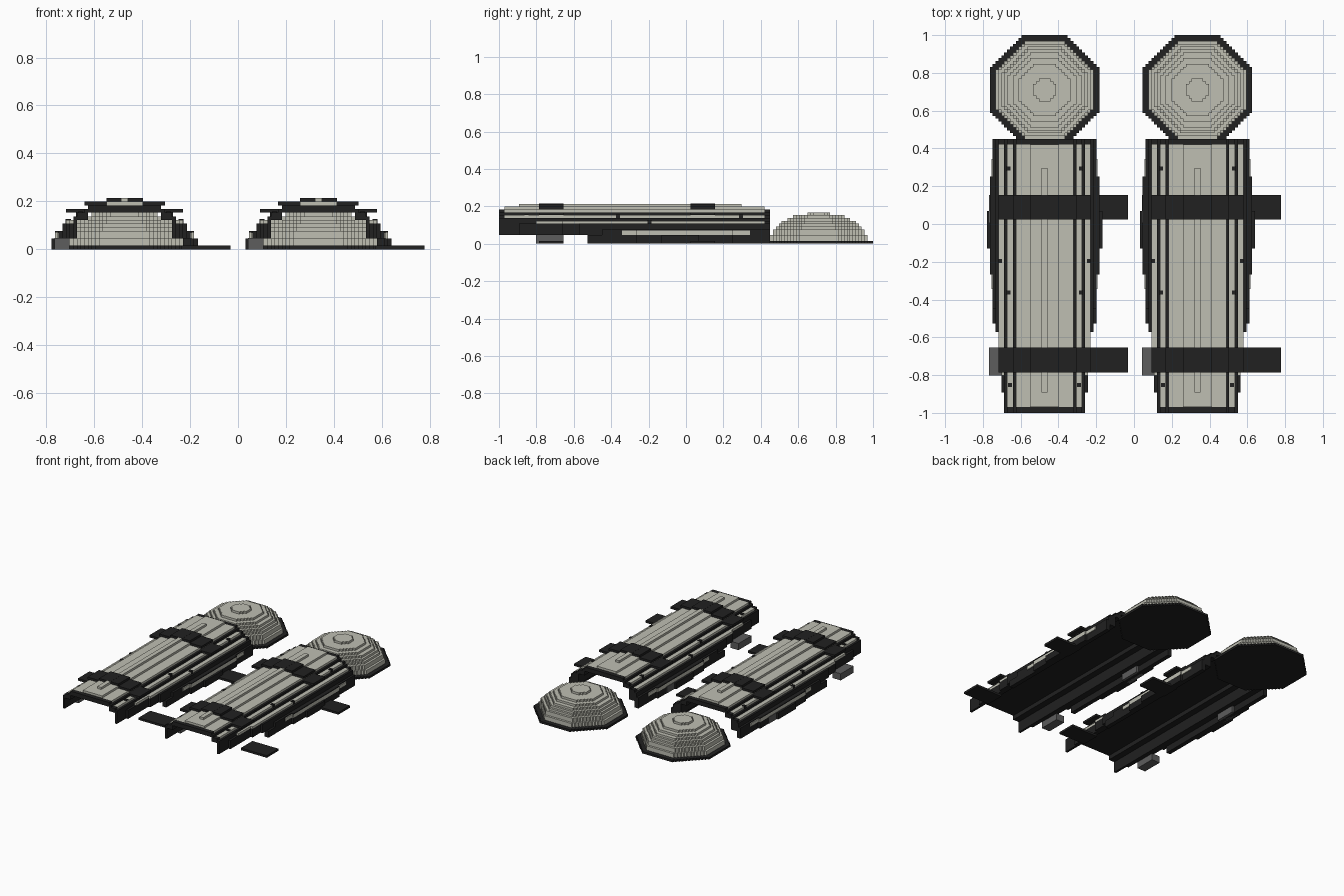
import bpy
import bmesh

UNIT = 2 / 131          # size of one block
HALF_LENGTH = 65.5      # blocks from the middle to the front edge

if "Cube" in bpy.data.objects:
    bpy.data.objects.remove(bpy.data.objects["Cube"], do_unlink=True)


def make_material(name, color):
    mat = bpy.data.materials.new(name)
    mat.use_nodes = True
    mat.diffuse_color = (*color, 1)
    mat.node_tree.nodes["Principled BSDF"].inputs["Base Color"].default_value = (*color, 1)
    return mat


shell_grey = make_material("warm light grey", (0.52, 0.52, 0.45))
black = make_material("soft black", (0.015, 0.015, 0.015))
buckle_grey = make_material("dark grey", (0.11, 0.11, 0.11))


def finish(bm, name, mat, centre):
    """Scale blocks to units and place the part at its guard's centre line."""
    for v in bm.verts:
        v.co.x += centre
        v.co.y -= HALF_LENGTH
        v.co *= UNIT
    bmesh.ops.recalc_face_normals(bm, faces=bm.faces)
    mesh = bpy.data.meshes.new(name)
    bm.to_mesh(mesh)
    bm.free()
    mesh.materials.append(mat)
    bpy.context.collection.objects.link(bpy.data.objects.new(name, mesh))


def add_box(bm, x0, x1, y0, y1, z0, z1):
    verts = bmesh.ops.create_cube(bm, size=1)["verts"]
    for v in verts:
        v.co.x = x1 if v.co.x > 0 else x0
        v.co.y = y1 if v.co.y > 0 else y0
        v.co.z = z1 if v.co.z > 0 else z0


def boxes(name, mat, centre, items, mirror=True):
    """Boxes as x, y and z ranges; mirrored ones form a symmetrical arch."""
    bm = bmesh.new()
    for x0, x1, *rest in items:
        if mirror and x0 == 0:
            add_box(bm, -x1, x1, *rest)
        else:
            add_box(bm, x0, x1, *rest)
            if mirror:
                add_box(bm, -x1, -x0, *rest)
    finish(bm, name, mat, centre)


def stepped_octagons(name, mat, centre, middle_y, layers):
    """Stack of octagons with stair-stepped diagonals: (radius, z0, z1)."""
    bm = bmesh.new()
    for r, z0, z1 in layers:
        n = round(r * 0.414)
        quarter = [(r, n)]
        for i in range(r - n):
            quarter += [(r - i - 1, n + i), (r - i - 1, n + i + 1)]
        outline = []
        for _ in range(4):
            outline += quarter
            quarter = [(-y, x) for x, y in quarter]
        face = bm.faces.new([bm.verts.new((x, y + middle_y, z0)) for x, y in outline])
        out = bmesh.ops.extrude_face_region(bm, geom=[face], use_keep_orig=True)
        for v in out["geom"]:
            if isinstance(v, bmesh.types.BMVert):
                v.co.z = z1
    finish(bm, name, mat, centre)


DOME_RADII = [17, 17, 16, 16, 15, 14, 13, 11, 9, 4]
BACK = 95

for side, centre in (("right", -31), ("left", 22)):
    # Knee cap
    stepped_octagons(side + "_knee_rim", black, centre, 112, [(19, 0, 1)])
    stepped_octagons(side + "_knee_dome", shell_grey, centre, 112,
                     [(r, i + 1, i + 2) for i, r in enumerate(DOME_RADII)])

    # Black arched liner, with rails between the panels
    boxes(side + "_liner", black, centre, [
        (0, 10, 0, BACK, 10, 11),
        (10, 11, 0, BACK, 8, 11),
        (11, 13, 0, BACK, 8, 9),
        (13, 14, 0, BACK, 3, 9),
        (14, 15, 7, BACK, 3, 7),
        (15, 16, 22, BACK, 3, 7),
        (16, 17, 28, BACK, 3, 7),
        (17, 18, 36, BACK, 3, 5),
    ])

    # Raised trim at both ends
    boxes(side + "_end_trim", black, centre, [
        box for y in (0, BACK - 2) for box in (
            (0, 10, y, y + 2, 11, 12), (11, 13, y, y + 2, 9, 10))
    ] + [(14, 16, BACK - 2, BACK, 7, 8)])

    # Lower side plates, bulging at the middle
    boxes(side + "_side_plates", black, centre, [
        (16, 18, 31, BACK, 0, 3),
        (18, 19, 48, 82, 0, 3),
        (18, 19, 48, 82, 4.6, 5),
        (19, 20, 57, 70, 0, 3),
    ])

    # Light armour panels
    boxes(side + "_panels", shell_grey, centre, [
        (0, 10, 2, BACK - 2, 11, 12),
        (0, 5, 2, BACK - 2, 12, 13),
        (0, 1, 7, 85, 13, 14),
        (11, 13, 2, BACK - 2, 9, 10),
        (14, 15, 13, BACK - 2, 7, 8),
        (15, 16, 22, BACK - 2, 7, 8),
        (18, 18.4, 43, 88, 3, 4.6),
        (18, 19, 48, 82, 3, 4.6),
    ])

    # Small fasteners along the panels
    boxes(side + "_studs", black, centre, [
        (x - 0.7, x + 0.7, y, y + 1.4, z, z + 1.3)
        for x, y, z in ((12.6, 84, 9), (15.4, 52, 7), (12.6, 41, 9), (12, 9, 9))
    ])

    # Straps: stepped over the arch, with a loose end on the floor
    for place, y0 in (("lower", 14), ("upper", 67)):
        y1 = y0 + 8.6
        boxes(f"{side}_{place}_strap", black, centre, [
            (1, 5, y0, y1, 13, 14),
            (0, 1, y0, y1, 13, 14.05),
            (5, 11, y0, y1, 12, 13),
            (11, 16, y0, y1, 10, 11),
        ])
        boxes(f"{side}_{place}_strap_end", black, centre,
              [(15.5, 29, y0, y1, 0, 1)], mirror=False)
        boxes(f"{side}_{place}_buckle", buckle_grey, centre,
              [(-19.2, -15, y0 - 1, y1, 0, 3.1)], mirror=False)
